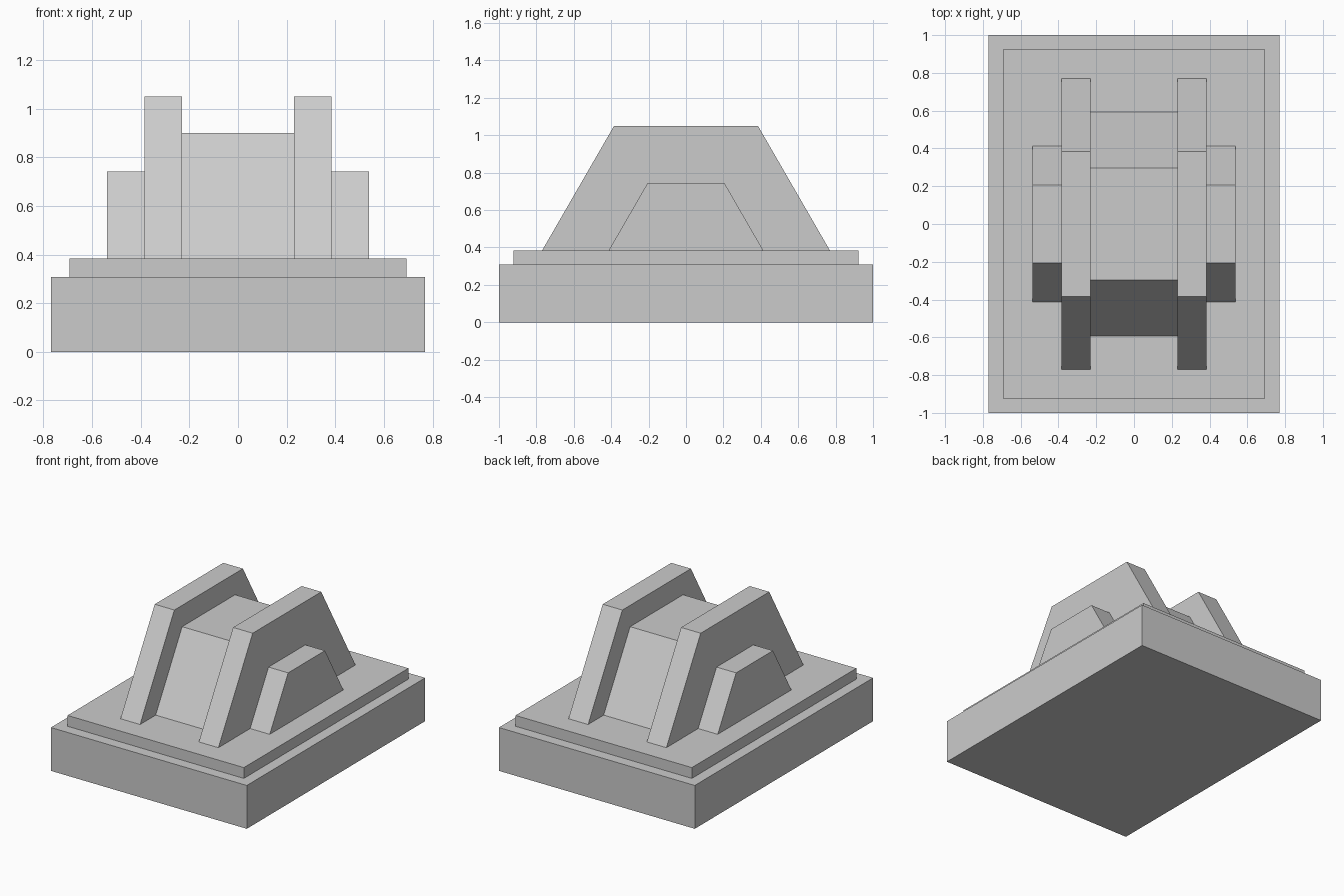
import bpy
import math

if "Cube" in bpy.data.objects:
    bpy.data.objects.remove(bpy.data.objects["Cube"])

U = 1 / 13          # modelling unit: the base is 26 units long
DECK = 5 * U        # height of the deck that carries the upright parts


def prism(name, profile, x0, x1):
    """Extrude a y-z profile (counter-clockwise seen from +x) from x0 to x1."""
    n = len(profile)
    verts = [(x, y, z) for x in (x0, x1) for y, z in profile]
    faces = [tuple(reversed(range(n))), tuple(range(n, 2 * n))]
    faces += [(i, (i + 1) % n, n + (i + 1) % n, n + i) for i in range(n)]
    mesh = bpy.data.meshes.new(name)
    mesh.from_pydata(verts, [], faces)
    obj = bpy.data.objects.new(name, mesh)
    bpy.context.collection.objects.link(obj)
    return obj


def slab(name, half_x, half_y, z0, z1):
    return prism(name, [(-half_y, z0), (half_y, z0), (half_y, z1), (-half_y, z1)],
                 -half_x, half_x)


def half_hexagon(radius):
    """Upper half of a regular hexagon standing on the deck."""
    angles = (math.pi, 0, math.pi / 3, 2 * math.pi / 3)
    return [(radius * math.cos(a), DECK + radius * math.sin(a)) for a in angles]


# Stepped base
slab("base", 10 * U, 1.0, 0, 4 * U)
slab("deck", 9 * U, 12 * U, 4 * U, DECK)

# Central body between the cheeks
prism("centre_block", half_hexagon(0.594), -3 * U, 3 * U)

# Tall cheeks and the smaller bosses outside them, on both sides
for side, s in (("left", -1), ("right", 1)):
    for part, radius, inner, outer in (("cheek", 0.769, 3, 5), ("boss", 0.413, 5, 7)):
        x0, x1 = sorted((s * inner * U, s * outer * U))
        prism(f"{side}_{part}", half_hexagon(radius), x0, x1)
